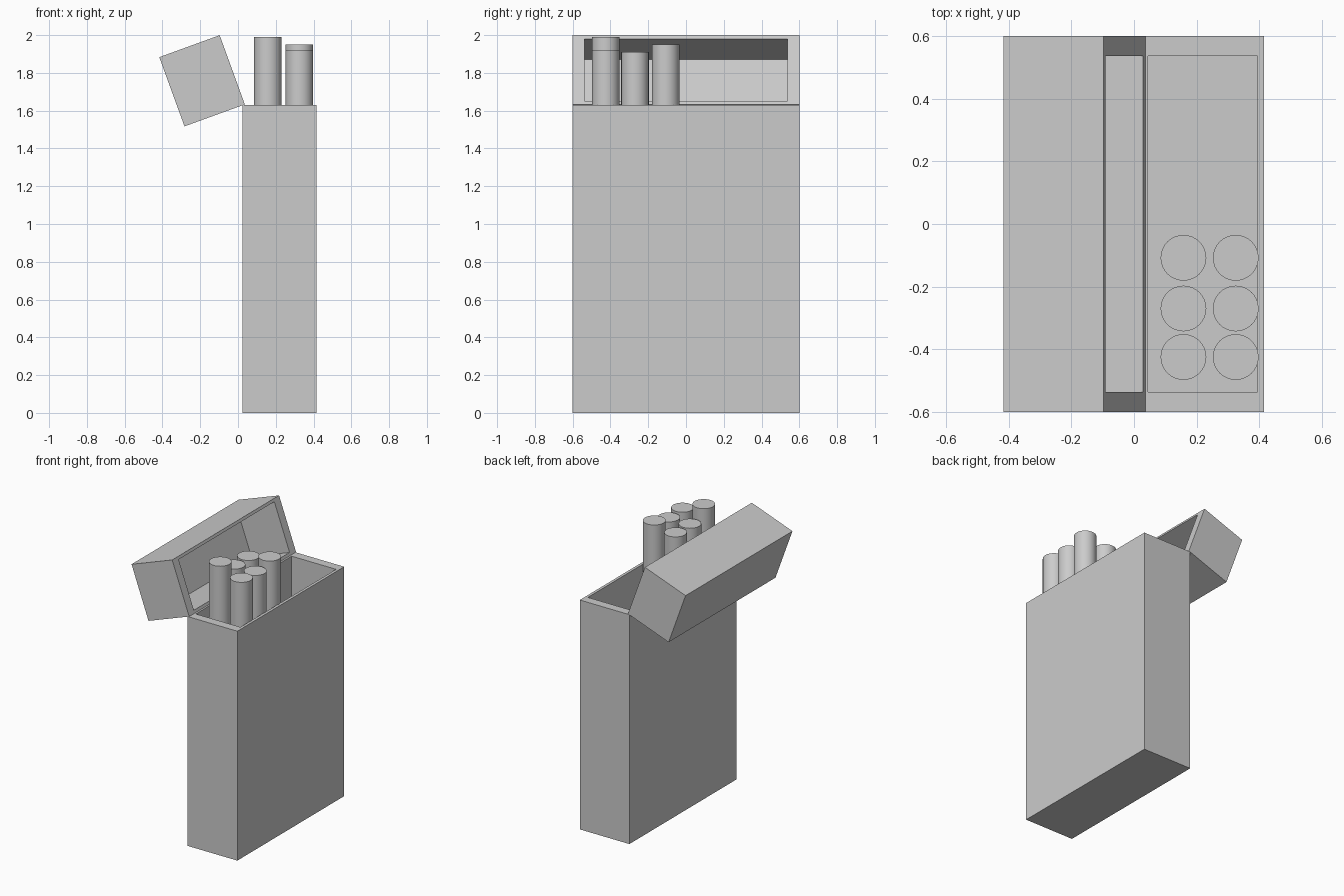
import bpy, math

if "Cube" in bpy.data.objects:
    bpy.data.objects.remove(bpy.data.objects["Cube"])

W, D = 0.39, 1.20          # footprint shared by body and lid
WALL_X, WALL_Y, FLOOR = 0.02, 0.0625, 0.02


def open_box(name, height):
    """Hollow box with thick walls, open at the top, standing on its origin."""
    def ring(hx, hy, z):
        return [(-hx, -hy, z), (hx, -hy, z), (hx, hy, z), (-hx, hy, z)]
    hx, hy = W / 2, D / 2
    ix, iy = hx - WALL_X, hy - WALL_Y
    verts = (ring(hx, hy, 0) + ring(hx, hy, height)
             + ring(ix, iy, height) + ring(ix, iy, FLOOR))
    faces = [(3, 2, 1, 0), (12, 13, 14, 15)]
    for r in range(3):
        for i in range(4):
            j = (i + 1) % 4
            faces.append((r * 4 + i, r * 4 + j, r * 4 + 4 + j, r * 4 + 4 + i))
    mesh = bpy.data.meshes.new(name)
    mesh.from_pydata(verts, [], faces)
    obj = bpy.data.objects.new(name, mesh)
    bpy.context.collection.objects.link(obj)
    return obj


# Carton body
body = open_box("carton_body", 1.63)
body.location = (0.22, 0, 0)

# Flip-top lid, swung open behind the body
lid = open_box("carton_lid", 0.34)
lid.location = (-0.35, 0, 1.70)
lid.rotation_euler = (0, math.radians(70), 0)

# Sticks, pulled out of the carton by different amounts
LENGTH = 1.88
tops = {
    0.158: (1.99, 1.91, 1.91),
    0.325: (1.92, 1.91, 1.95),
}
for x, column in tops.items():
    for y, top in zip((-0.425, -0.27, -0.108), column):
        bpy.ops.mesh.primitive_cylinder_add(
            vertices=32, radius=0.073, depth=LENGTH,
            location=(x, y, top - LENGTH / 2))
        bpy.context.object.name = "stick"
        bpy.ops.object.shade_smooth_by_angle()
